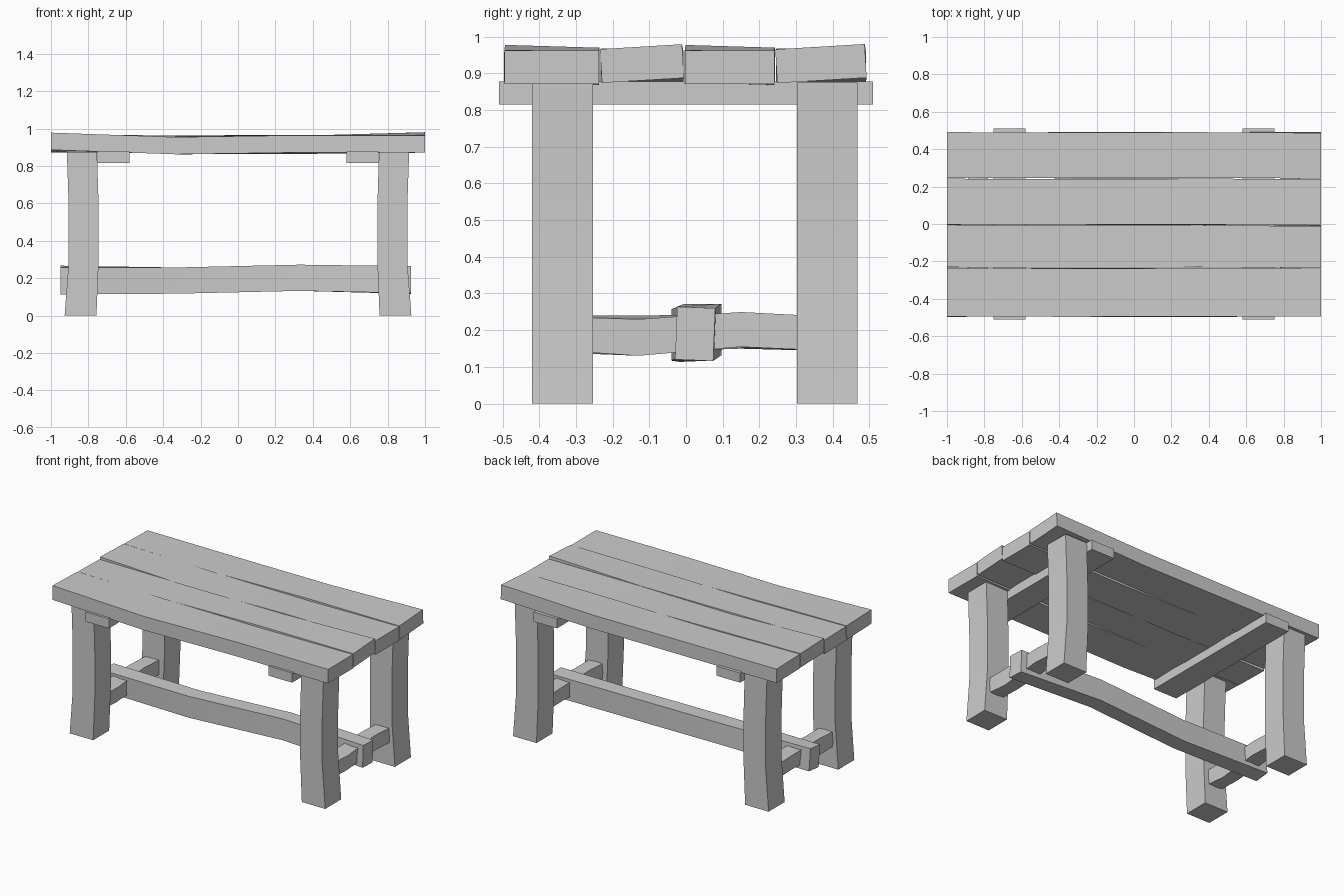
import bpy, bmesh
from math import sin, cos
from mathutils import Vector

if "Cube" in bpy.data.objects:
    bpy.data.objects.remove(bpy.data.objects["Cube"])

# Loft a four-sided beam through sections: (t, u0, u1, v0, v1, twist)
def beam(name, axis, sections):
    bm = bmesh.new()
    rings = []
    for t, u0, u1, v0, v1, a in sections:
        cu, cv = (u0 + u1) / 2, (v0 + v1) / 2
        ring = []
        for u, v in ((u0, v0), (u1, v0), (u1, v1), (u0, v1)):
            du, dv = u - cu, v - cv
            p, q = cu + du * cos(a) - dv * sin(a), cv + du * sin(a) + dv * cos(a)
            co = {'x': (t, p, q), 'y': (p, t, q), 'z': (p, q, t)}[axis]
            ring.append(bm.verts.new(Vector(co)))
        rings.append(ring)
    for r, s in zip(rings, rings[1:]):
        for i in range(4):
            j = (i + 1) % 4
            bm.faces.new((r[i], r[j], s[j], s[i]))
    bm.faces.new(rings[0])
    bm.faces.new(rings[-1])
    bmesh.ops.recalc_face_normals(bm, faces=bm.faces)
    me = bpy.data.meshes.new(name)
    bm.to_mesh(me)
    bm.free()
    ob = bpy.data.objects.new(name, me)
    bpy.context.collection.objects.link(ob)
    bpy.ops.object.select_all(action='DESELECT')
    ob.select_set(True)
    bpy.context.view_layer.objects.active = ob
    bpy.ops.object.shade_smooth_by_angle(angle=0.5)
    return ob

# Tabletop planks, alternately warped: (centre height, twist) per station
xs = (-1, -0.333, 0.333, 1)
warp_a = ((0.928, -0.03), (0.912, 0.03), (0.914, -0.03), (0.917, 0.0))
warp_b = ((0.920, -0.02), (0.914, 0.02), (0.918, -0.02), (0.927, 0.06))
spans = ((-0.495, -0.237), (-0.232, -0.008), (-0.003, 0.241), (0.246, 0.49))
for k, (y0, y1) in enumerate(spans):
    warp = warp_b if k % 2 else warp_a
    beam(f"plank_{k + 1}", 'x',
         [(x, y0, y1, z - 0.046, z + 0.046, a) for x, (z, a) in zip(xs, warp)])

# Bowed legs, mirrored left and right
profile = ((0, 0.757, 0.927), (0.29, 0.745, 0.905), (0.58, 0.745, 0.905), (0.875, 0.754, 0.915))
for side, s in (("left", -1), ("right", 1)):
    for end, yc in (("front", -0.337), ("back", 0.385)):
        beam(f"{end}_{side}_leg", 'z',
             [(z, *sorted((s * a, s * b)), yc - 0.083, yc + 0.083, 0) for z, a, b in profile])

    # Batten under the top
    beam(f"{side}_batten", 'y',
         [(y, *sorted((s * 0.58, s * 0.75)), 0.815, 0.878, 0) for y in (-0.51, 0.51)])

    # Low rail joining front and back legs
    rail = ((-0.41, 0.145, 0.235, 0.08), (-0.13, 0.135, 0.235, -0.1),
            (0.15, 0.152, 0.247, 0.05), (0.43, 0.142, 0.235, 0.0))
    beam(f"{side}_rail", 'y',
         [(y, *sorted((s * 0.785, s * 0.885)), z0, z1, a) for y, z0, z1, a in rail])

# Long stretcher between the rails
beam("stretcher", 'x', [(-0.95, -0.025, 0.075, 0.118, 0.262, 0.1),
                        (-0.33, -0.04, 0.065, 0.117, 0.257, 0.0),
                        (0.33, -0.005, 0.097, 0.132, 0.272, 0.0),
                        (0.925, -0.027, 0.077, 0.118, 0.262, -0.04)])
